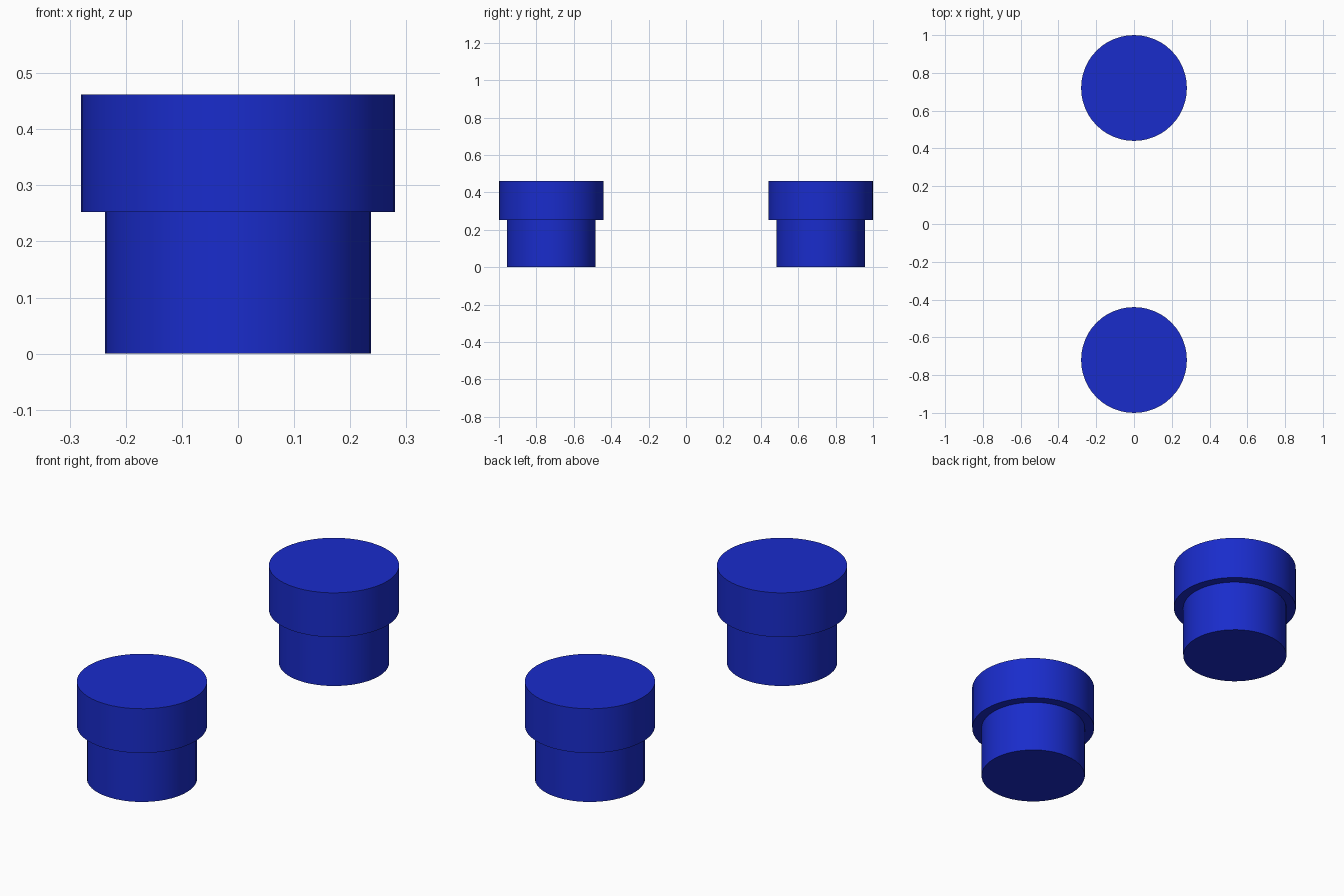
import bpy, bmesh, math

if "Cube" in bpy.data.objects:
    bpy.data.objects.remove(bpy.data.objects["Cube"])

blue = bpy.data.materials.new("blue")
blue.diffuse_color = (0.01, 0.025, 0.6, 1)
blue.use_nodes = True
blue.node_tree.nodes["Principled BSDF"].inputs["Base Color"].default_value = blue.diffuse_color

SIDES = 48


def lathe(name, profile, x, y):
    """Spin a (radius, z) profile into a closed solid with a centre fan on each end."""
    bm = bmesh.new()
    rings = []
    for r, z in profile:
        if r == 0:
            rings.append([bm.verts.new((0, 0, z))] * SIDES)
        else:
            rings.append([bm.verts.new((r * math.cos(2 * math.pi * i / SIDES),
                                        r * math.sin(2 * math.pi * i / SIDES), z))
                          for i in range(SIDES)])
    for a, b in zip(rings, rings[1:]):
        for i in range(SIDES):
            j = (i + 1) % SIDES
            bm.faces.new(list(dict.fromkeys((a[i], a[j], b[j], b[i]))))
    bmesh.ops.recalc_face_normals(bm, faces=bm.faces)
    mesh = bpy.data.meshes.new(name)
    bm.to_mesh(mesh)
    bm.free()
    mesh.materials.append(blue)
    obj = bpy.data.objects.new(name, mesh)
    obj.location = (x, y, 0)
    bpy.context.collection.objects.link(obj)
    bpy.context.view_layer.objects.active = obj
    obj.select_set(True)
    bpy.ops.object.shade_smooth_by_angle(angle=math.radians(30))
    obj.select_set(False)
    return obj


# Each peg: narrow stem, step out to a wide cap, flat ends
peg = [(0, 0), (0.12, 0), (0.237, 0), (0.237, 0.252),
       (0.28, 0.252), (0.28, 0.462), (0.12, 0.462), (0, 0.462)]
lathe("front_peg", peg, 0, -0.72)
lathe("back_peg", peg, 0, 0.72)
